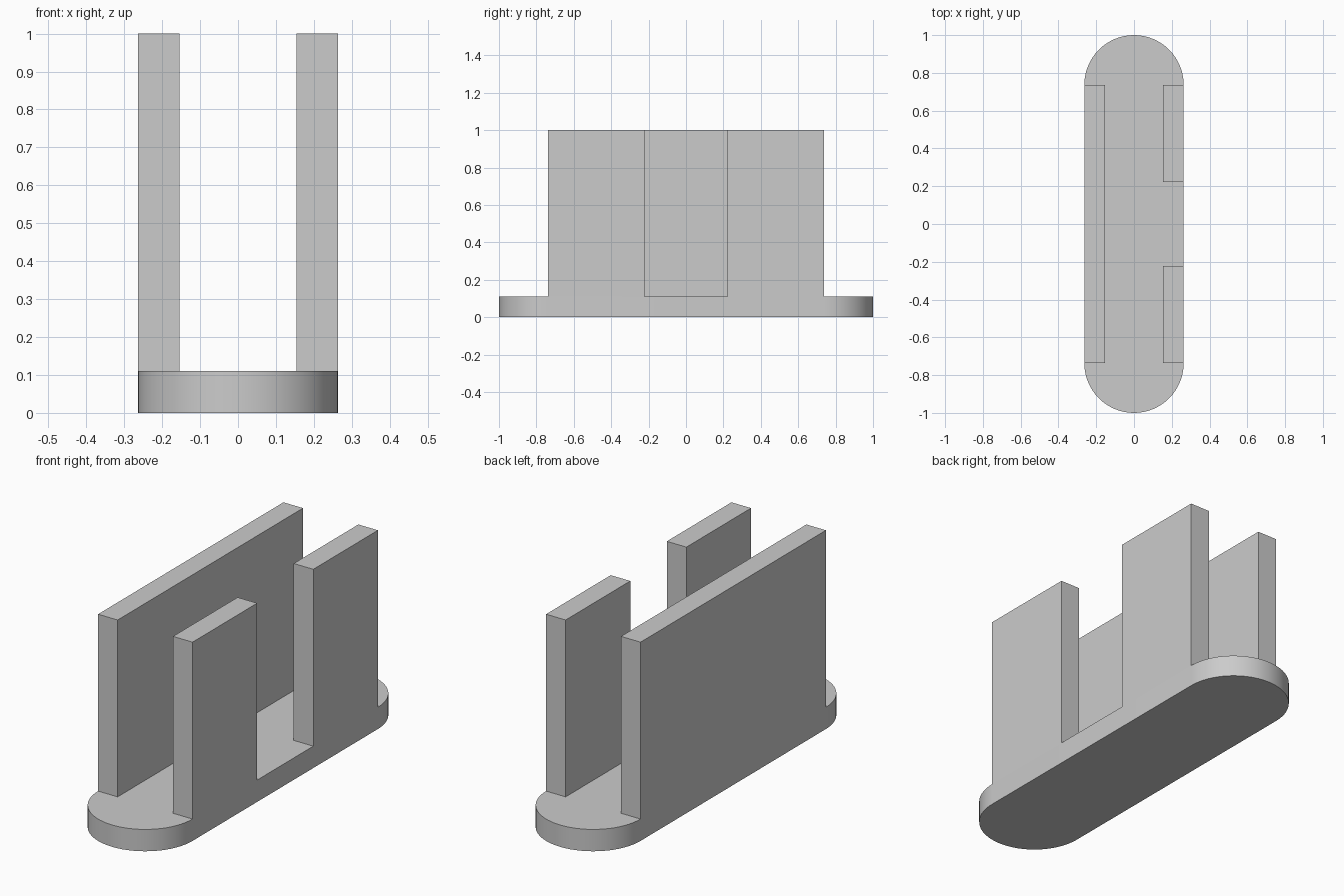
import bpy
import bmesh
from math import cos, sin, pi

cube = bpy.data.objects.get("Cube")
if cube:
    bpy.data.objects.remove(cube, do_unlink=True)

R = 0.263          # half width and end radius
END = 1 - R        # where the rounded ends begin
BASE = 0.11        # base thickness
INNER = 0.154      # inner face of the walls
GAP = 0.223        # half width of the opening

grey = bpy.data.materials.new("light grey")
grey.use_nodes = True
colour = (0.6, 0.6, 0.6, 1)
grey.diffuse_color = colour
grey.node_tree.nodes["Principled BSDF"].inputs["Base Color"].default_value = colour


def prism(name, outline, z0, z1):
    """Extrude a flat outline from z0 to z1."""
    bm = bmesh.new()
    face = bm.faces.new([bm.verts.new((x, y, z0)) for x, y in outline])
    top = bmesh.ops.extrude_face_region(bm, geom=[face])["geom"]
    verts = [v for v in top if isinstance(v, bmesh.types.BMVert)]
    bmesh.ops.translate(bm, vec=(0, 0, z1 - z0), verts=verts)
    bmesh.ops.recalc_face_normals(bm, faces=bm.faces)
    mesh = bpy.data.meshes.new(name)
    bm.to_mesh(mesh)
    bm.free()
    mesh.materials.append(grey)
    obj = bpy.data.objects.new(name, mesh)
    bpy.context.collection.objects.link(obj)
    return obj


def wall(name, x0, x1, y0, y1):
    return prism(name, [(x0, y0), (x1, y0), (x1, y1), (x0, y1)], BASE, 1)


# Base plate with rounded ends
STEPS = 32
arc = [(R * cos(pi * i / STEPS), END + R * sin(pi * i / STEPS)) for i in range(STEPS + 1)]
base = prism("base_plate", arc + [(-x, -y) for x, y in arc], 0, BASE)
bpy.context.view_layer.objects.active = base
base.select_set(True)
bpy.ops.object.shade_smooth_by_angle(angle=pi / 6)

# Full wall on one side, two shorter walls with an opening on the other
wall("right_wall", -R, -INNER, -END, END)
wall("left_front_wall", INNER, R, -END, -GAP)
wall("left_back_wall", INNER, R, GAP, END)
